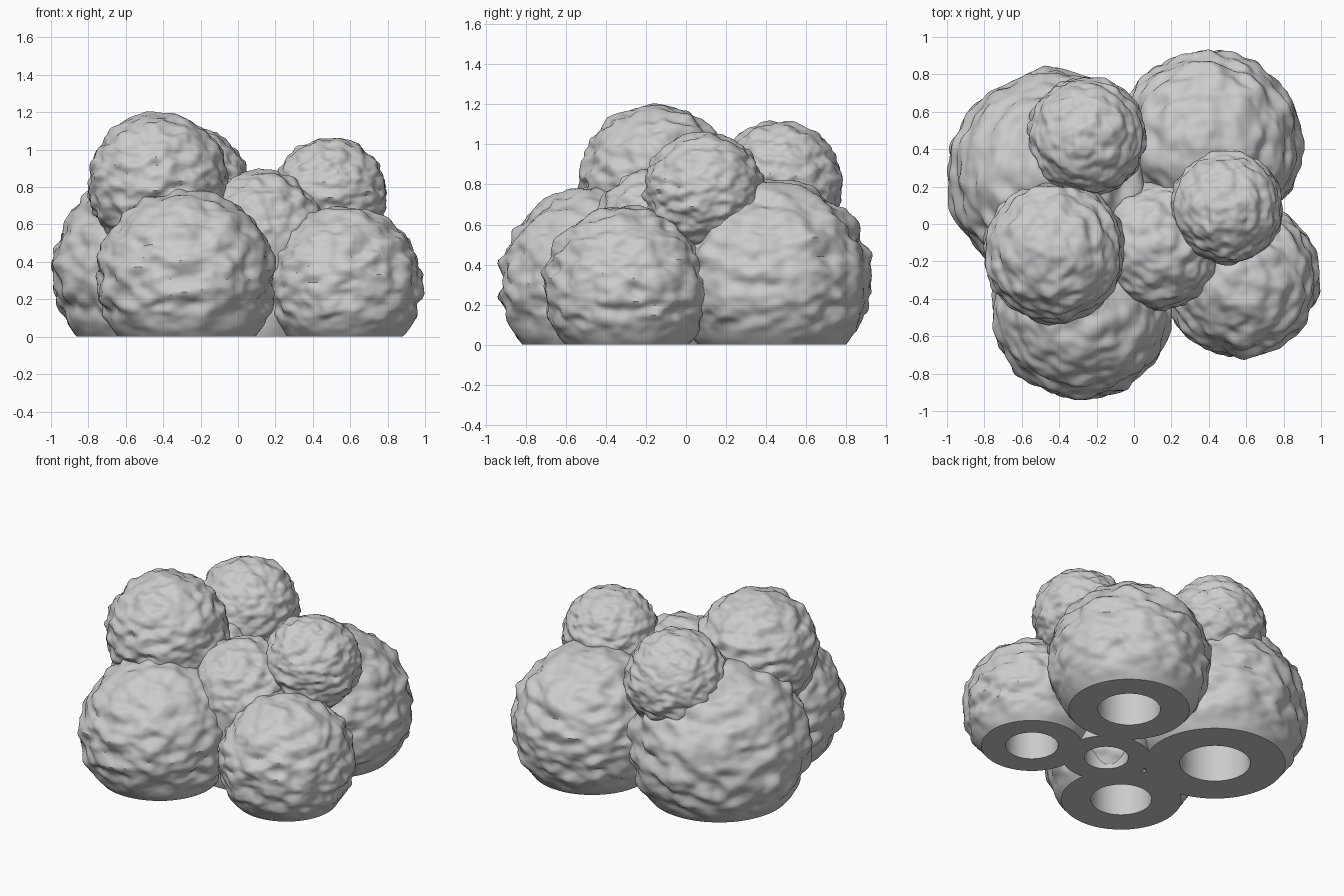
import bpy
import bmesh
from mathutils import Vector, noise

cube = bpy.data.objects.get("Cube")
if cube:
    bpy.data.objects.remove(cube, do_unlink=True)

stone = bpy.data.materials.new("pale_grey")
stone.use_nodes = True
GREY = (0.6, 0.6, 0.6, 1.0)
stone.diffuse_color = GREY
stone.node_tree.nodes["Principled BSDF"].inputs["Base Color"].default_value = GREY


def bumps(direction, seed):
    """Lumpy surface relief, wider sideways than upward."""
    p = Vector((direction.x * 3.7, direction.y * 3.7, direction.z * 6)) + Vector((seed * 13.7, seed * 5.1, 0))
    return noise.noise(p) * 0.07 + noise.noise(p * 2) * 0.025


def hollow_base(bm, centre, radius, depth):
    """Cut flat on the floor, then sink a round socket into the underside."""
    geom = bm.verts[:] + bm.edges[:] + bm.faces[:]
    bmesh.ops.bisect_plane(bm, geom=geom, plane_co=(0, 0, 0), plane_no=(0, 0, -1), clear_outer=True)
    rim = [e for e in bm.edges if e.is_boundary]
    for step in ("ring", "wall"):
        new = bmesh.ops.extrude_edge_only(bm, edges=rim)["geom"]
        rim = [g for g in new if isinstance(g, bmesh.types.BMEdge) and g.is_boundary]
        for v in {v for e in rim for v in e.verts}:
            if step == "ring":
                out = Vector((v.co.x - centre.x, v.co.y - centre.y, 0)).normalized() * radius
                v.co = Vector((centre.x, centre.y, 0)) + out
            else:
                v.co.z = depth
    bmesh.ops.holes_fill(bm, edges=rim, sides=0)


def boulder(name, centre, radius, seed, stretch=1.0, grounded=True):
    centre = Vector(centre)
    bm = bmesh.new()
    bmesh.ops.create_icosphere(bm, subdivisions=6, radius=1)
    for v in bm.verts:
        d = v.co.normalized()
        p = d * radius * 0.975
        if p.z < 0:
            p.z *= stretch
        # Relief fades out towards the floor, leaving a clean round rim
        fade = min(max((centre.z + p.z) / 0.15, 0), 1) if grounded else 1
        v.co = centre + p + d * radius * bumps(d, seed) * fade
    if grounded:
        hollow_base(bm, centre, radius * 0.38, radius * 0.85)
    bmesh.ops.recalc_face_normals(bm, faces=bm.faces)
    mesh = bpy.data.meshes.new(name)
    bm.to_mesh(mesh)
    bm.free()
    mesh.materials.append(stone)
    obj = bpy.data.objects.new(name, mesh)
    bpy.context.collection.objects.link(obj)
    bpy.ops.object.select_all(action='DESELECT')
    obj.select_set(True)
    bpy.context.view_layer.objects.active = obj
    bpy.ops.object.shade_smooth_by_angle(angle=0.65)


# Large boulders resting on the floor
boulder("front_boulder", (-0.275, -0.45, 0.305), 0.49, 1)
boulder("left_boulder", (0.57, -0.295, 0.275), 0.425, 2)
boulder("back_boulder", (0.4, 0.43, 0.325), 0.505, 3)
boulder("right_boulder", (-0.43, 0.26, 0.35), 0.57, 4)

# Core boulder reaching down between the others
boulder("core_boulder", (0.125, -0.115, 0.54), 0.355, 5, stretch=2.5)

# Smaller boulders stacked on top
boulder("upper_front_boulder", (-0.425, -0.15, 0.82), 0.385, 6, grounded=False)
boulder("upper_back_boulder", (-0.255, 0.465, 0.8), 0.322, 7, grounded=False)
boulder("upper_left_boulder", (0.495, 0.09, 0.765), 0.305, 8, grounded=False)
